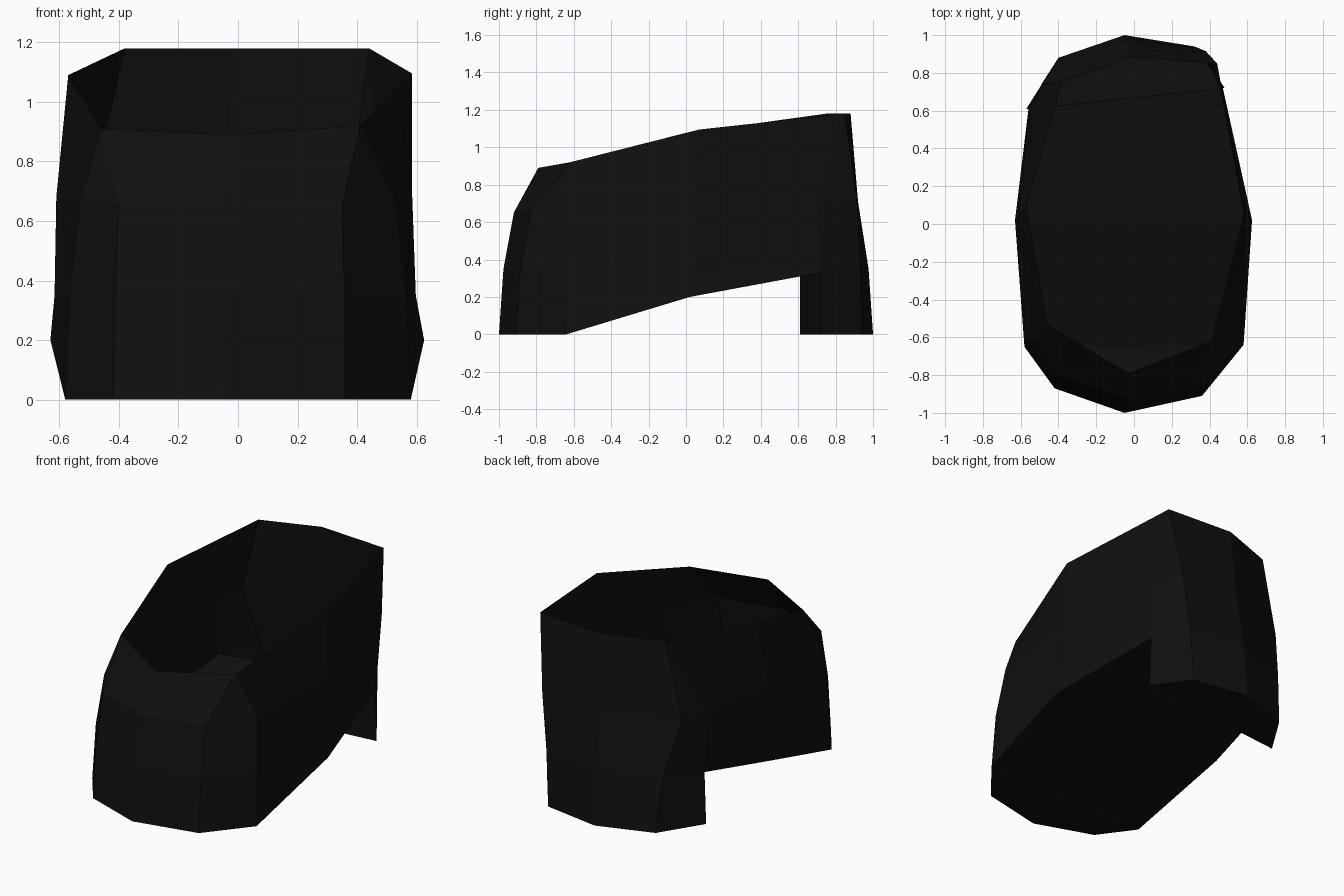
import bpy
import bmesh
from mathutils import Vector

cube = bpy.data.objects.get("Cube")
if cube:
    bpy.data.objects.remove(cube, do_unlink=True)

# Columns around the shoe, counter-clockwise from the toe
names = ["toe", "toe_left", "front_left", "side_left", "heel_left", "back_left",
         "back", "back_right", "heel_right", "side_right", "front_right", "toe_right"]
sole_outline = [(-.05, -1), (.36, -.91), (.58, -.64), (.625, .02), (.48, .72), (.32, .94),
                (-.05, 1), (-.4, .88), (-.57, .61), (-.63, .02), (-.58, -.65), (-.42, -.87)]
middle_outline = [(-.04, -.92), (.35, -.83), (.53, -.57), (.585, .04), (.46, .7), (.38, .915),
                  (-.03, .92), (-.49, .74), (-.54, .55), (-.61, .04), (-.53, -.6), (-.4, -.8)]

# Opening: neighbouring columns meet at its corners
toe_rim = (-.03, -.79, .89)
front_left_rim, front_right_rim = (.41, -.62, .92), (-.46, -.53, .91)
side_left_rim, side_right_rim = (.585, .07, 1.095), (-.57, .1, 1.09)
back_left_rim, back_rim, back_right_rim = (.44, .85, 1.18), (-.02, .88, 1.18), (-.38, .75, 1.18)
rim = [toe_rim, front_left_rim, front_left_rim, side_left_rim, back_left_rim, back_left_rim,
       back_rim, back_right_rim, back_right_rim, side_right_rim, front_right_rim, front_right_rim]

bm = bmesh.new()
vertex_at = {}


def vertex(point):
    """Return the shared vertex at a point."""
    key = tuple(round(value, 4) for value in point)
    if key not in vertex_at:
        vertex_at[key] = bm.verts.new(key)
    return vertex_at[key]


def face(*corners):
    """Add a face, dropping repeated corners."""
    unique = list(dict.fromkeys(corners))
    if len(unique) > 2:
        bm.faces.new(unique)


# Vertices of every column: sole, low, middle, rim
columns = {}
for name, sole_xy, middle_xy, rim_point in zip(names, sole_outline, middle_outline, rim):
    arch = name.startswith("side")
    sole = Vector((*sole_xy, .2 if arch else 0))
    middle = Vector((*middle_xy, .68 + .03 * middle_xy[1]))
    low = sole.lerp(middle, .7 if arch else .3)
    low.z = .33 if name.startswith("heel") else .35
    if name.startswith("heel"):
        low.x, low.y = sole.x * .98, sole.y
    columns[name] = [vertex(point) for point in (sole, low, middle, rim_point)]

# Upper wall
for name, following in zip(names, names[1:] + names[:1]):
    a, b = columns[name], columns[following]
    for level in range(3):
        lower_a, lower_b = a[level], b[level]
        if level == 0 and name == "side_left":
            lower_b = b[1]
        if level == 0 and following == "side_right":
            lower_a = a[1]
        face(lower_a, lower_b, b[level + 1], a[level + 1])


def bottom(name):
    return columns[name][0]


# Sole: flat toe, then two rising arch panels
face(*[bottom(n) for n in ("front_left", "toe_left", "toe", "toe_right", "front_right")])
face(*[bottom(n) for n in ("front_left", "front_right", "side_right", "side_left")])
arch_left, arch_right = columns["heel_left"][1], columns["heel_right"][1]
face(bottom("side_left"), bottom("side_right"), arch_right, arch_left)

# Heel: front face and underside
face(arch_left, arch_right, bottom("heel_right"), bottom("heel_left"))
face(*[bottom(n) for n in ("heel_left", "heel_right", "back_right", "back", "back_left")])

mesh = bpy.data.meshes.new("shoe_shell")
bm.to_mesh(mesh)
bm.free()
shoe = bpy.data.objects.new("shoe_shell", mesh)
bpy.context.collection.objects.link(shoe)

# Black finish
black = bpy.data.materials.new("black_leather")
black.use_nodes = True
colour = (.005, .005, .005, 1)
black.diffuse_color = colour
for node in black.node_tree.nodes:
    if node.type == "BSDF_PRINCIPLED":
        node.inputs["Base Color"].default_value = colour
mesh.materials.append(black)
